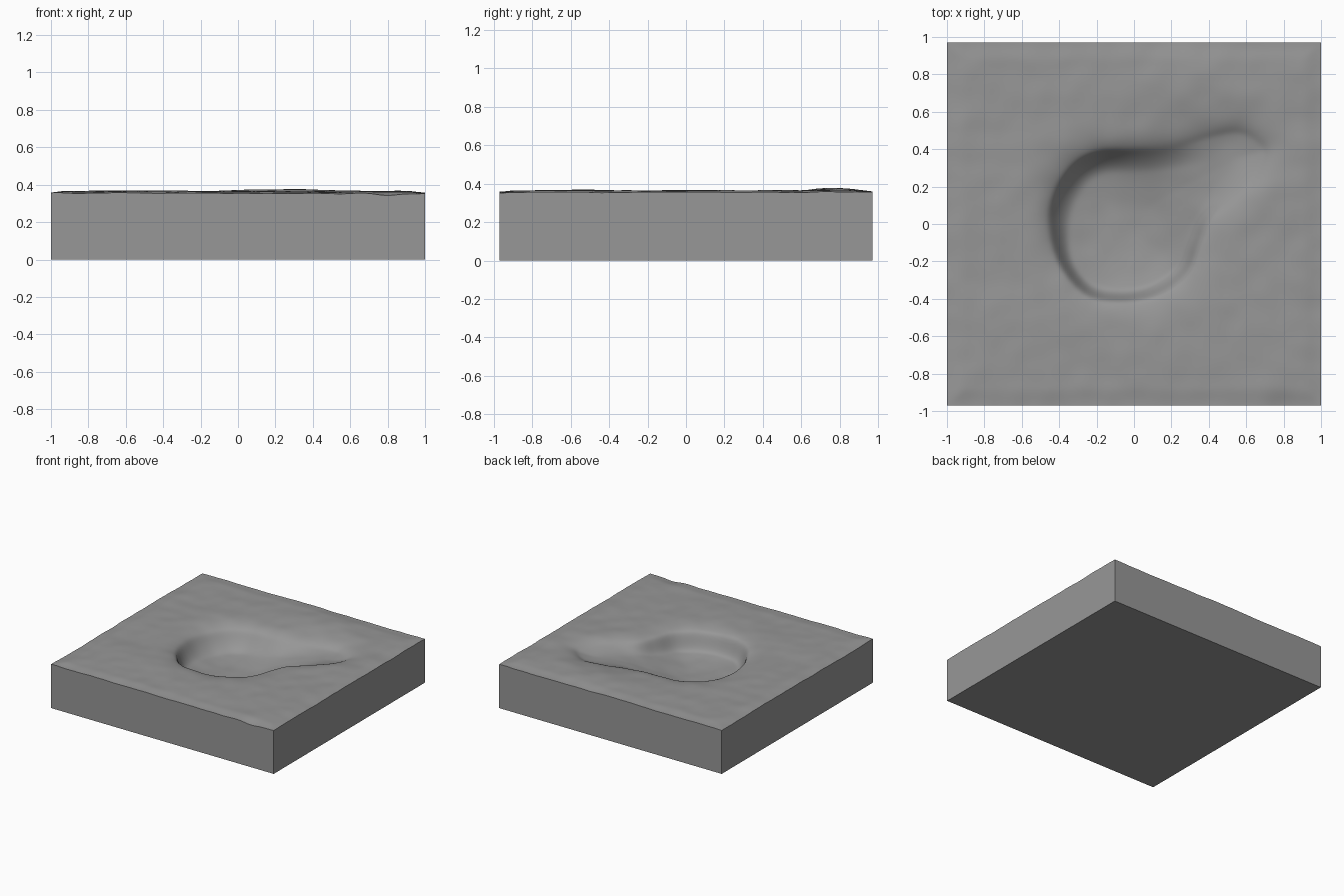
import bpy, bmesh, math
from mathutils import Vector, noise

if "Cube" in bpy.data.objects:
    bpy.data.objects.remove(bpy.data.objects["Cube"])

HX, HY, TOP, N = 1.0, 0.97, 0.363, 180

# Rim of the pear-shaped hollow, seen from above
RIM = [(-.45, 0), (-.4, -.2), (-.26, -.37), (-.08, -.41), (.12, -.375), (.28, -.26),
       (.345, -.1), (.4, .03), (.52, .13), (.63, .23), (.7, .37), (.66, .44), (.56, .49),
       (.42, .47), (.2, .41), (0, .4), (-.2, .385), (-.34, .3), (-.43, .15)]


def smooth_loop(pts, steps=4):
    """Closed Catmull-Rom curve through the points."""
    out, n = [], len(pts)
    for i in range(n):
        a, b, c, d = (Vector(pts[(i + k) % n]) for k in (-1, 0, 1, 2))
        for s in range(steps):
            t = s / steps
            out.append(0.5 * (2 * b + (c - a) * t + (2 * a - 5 * b + 4 * c - d) * t * t
                              + (3 * b - a - 3 * c + d) * t ** 3))
    return out


def step(a, b, v):
    t = max(0.0, min(1.0, (v - a) / (b - a)))
    return t * t * (3 - 2 * t)


LOOP = [(p.x, p.y) for p in smooth_loop(RIM)]
EDGES = list(zip(LOOP, LOOP[1:] + LOOP[:1]))


def rim_distance(x, y):
    """Signed distance to the rim, positive inside the hollow."""
    best, inside = 9.0, False
    for (ax, ay), (bx, by) in EDGES:
        dx, dy = bx - ax, by - ay
        t = max(0, min(1, ((x - ax) * dx + (y - ay) * dy) / (dx * dx + dy * dy)))
        best = min(best, (x - ax - t * dx) ** 2 + (y - ay - t * dy) ** 2)
        if (ay > y) != (by > y) and x < ax + (y - ay) * dx / dy:
            inside = not inside
    return math.sqrt(best) * (1 if inside else -1)


def height(x, y):
    # gentle bumps, fading toward the border
    border = min(HX - abs(x), HY - abs(y))
    z = TOP - 0.008 * (1 - step(0, .1, border))
    z += 0.007 * noise.noise((x * 3, y * 3, 2.3)) + 0.004 * noise.noise((x * 8, y * 8, 5.1))
    z += 0.012 * math.exp(-((x - .15) / .4) ** 2 - ((y - .75) / .15) ** 2)
    z -= 0.013 * math.exp(-((x - .8) / .09) ** 2 - ((y + .97) / .08) ** 2)
    # hollow: deep round bowl with a shallow ramp to the far right
    if -.7 < x < .95 and -.68 < y < .78:
        d = rim_distance(x, y)
        upper = step(-.15, .3, y - .45 * x)          # wide soft wall on this side
        ramp = step(.3, .6, .8 * x + .6 * y)         # shallow end
        lip = .035 + .012 * upper
        if d < 0:
            z -= lip * math.exp(d / (.05 + .015 * upper)) 
        else:
            deep = .2 - .13 * step(-.05, .65, .8 * x + .6 * y)
            width = .06 + .07 * upper + .1 * ramp * (1 - upper)
            wall = 1 - (1 - min(1.0, d / width)) ** 2
            bowl = 1 - (1 - min(1.0, d / .36)) ** 2
            z -= lip + (deep - lip) * (.68 * wall + .32 * bowl)
    return z


# Sculpted top surface
bm = bmesh.new()
bmesh.ops.create_grid(bm, x_segments=N, y_segments=N, size=1)
for v in bm.verts:
    x, y = v.co.x * HX, v.co.y * HY
    v.co = (x, y, height(x, y))

# Soften the rim crease
inner = [v for v in bm.verts if not v.is_boundary]
for _ in range(4):
    bmesh.ops.smooth_vert(bm, verts=inner, factor=.5, use_axis_z=True)

# Straight sides and flat base
border = [e for e in bm.edges if e.is_boundary]
ext = bmesh.ops.extrude_edge_only(bm, edges=border)["geom"]
for g in ext:
    if isinstance(g, bmesh.types.BMVert):
        g.co.z = 0
base = [g for g in ext if isinstance(g, bmesh.types.BMEdge)]
bmesh.ops.contextual_create(bm, geom=base)
bmesh.ops.recalc_face_normals(bm, faces=bm.faces)

mesh = bpy.data.meshes.new("ground_block")
bm.to_mesh(mesh)
bm.free()
block = bpy.data.objects.new("ground_block", mesh)
bpy.context.collection.objects.link(block)

# Dark grey stone
stone = bpy.data.materials.new("dark_grey")
stone.diffuse_color = (.31, .31, .31, 1)
stone.use_nodes = True
stone.node_tree.nodes["Principled BSDF"].inputs["Base Color"].default_value = stone.diffuse_color
mesh.materials.append(stone)

bpy.context.view_layer.objects.active = block
block.select_set(True)
bpy.ops.object.shade_smooth_by_angle(angle=math.radians(60))
